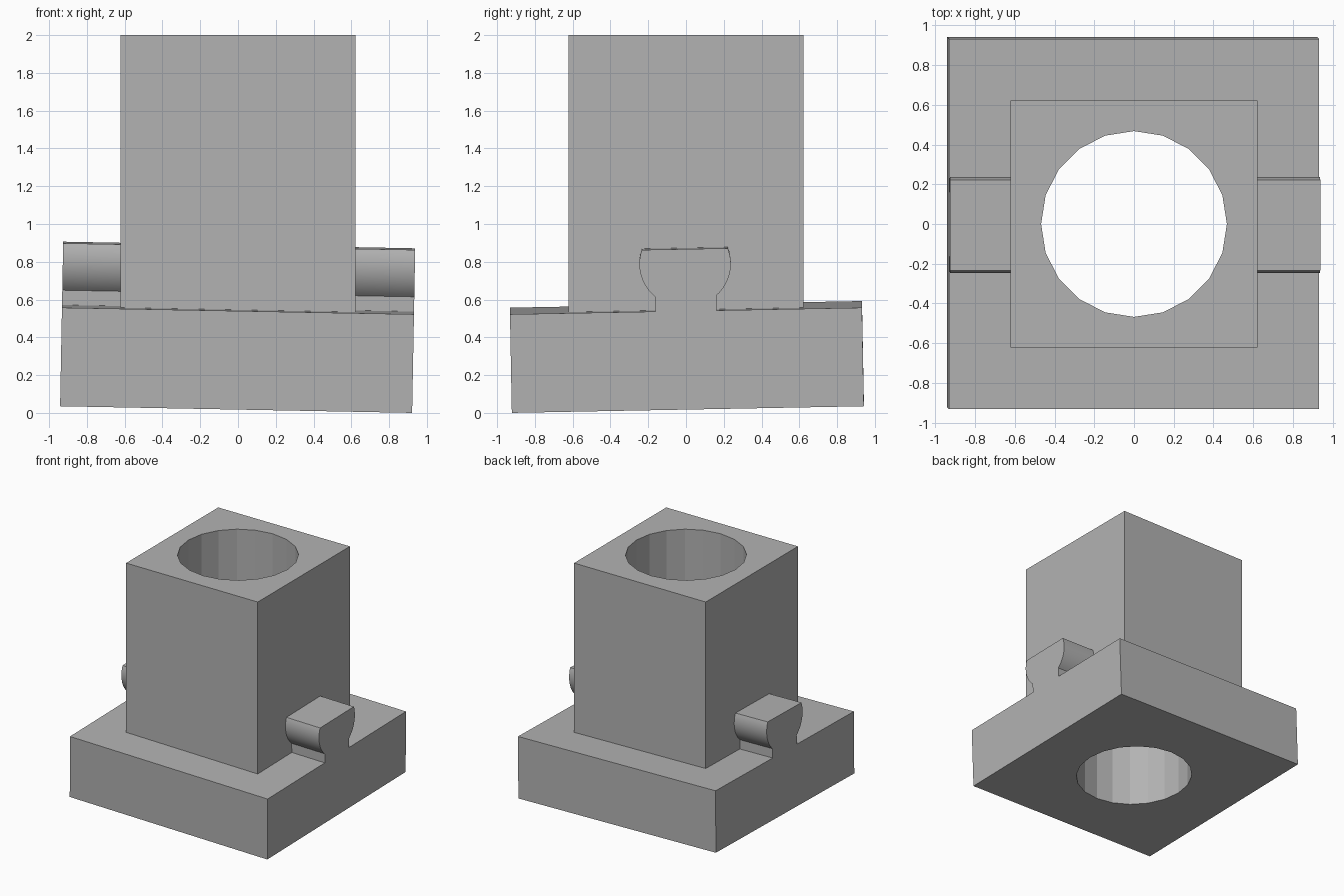
import bpy
import bmesh
from math import sin, cos, radians
from mathutils import Matrix, Euler, Vector

cube = bpy.data.objects.get("Cube")
if cube:
    bpy.data.objects.remove(cube, do_unlink=True)

GREY = (0.45, 0.45, 0.45, 1)
grey = bpy.data.materials.new("plain grey")
grey.use_nodes = True
grey.diffuse_color = GREY
grey.node_tree.nodes["Principled BSDF"].inputs["Base Color"].default_value = GREY

# The plate and its rails lean slightly; the column stands upright
PIVOT = Vector((0, 0, 0.55))
LEAN = (Matrix.Translation(PIVOT)
        @ Euler((0.0188, 0.0188, 0)).to_matrix().to_4x4()
        @ Matrix.Translation(-PIVOT))


def finish(name, bm, matrix=Matrix()):
    bm.transform(matrix)
    bmesh.ops.recalc_face_normals(bm, faces=bm.faces)
    mesh = bpy.data.meshes.new(name)
    bm.to_mesh(mesh)
    bm.free()
    mesh.materials.append(grey)
    obj = bpy.data.objects.new(name, mesh)
    bpy.context.collection.objects.link(obj)
    return obj


def block(name, half, bottom, top, matrix=Matrix()):
    bm = bmesh.new()
    bmesh.ops.create_cube(bm, size=1)
    bmesh.ops.scale(bm, vec=(2 * half, 2 * half, top - bottom), verts=bm.verts)
    bmesh.ops.translate(bm, vec=(0, 0, (bottom + top) / 2), verts=bm.verts)
    return finish(name, bm, matrix)


def rail(name, x0, x1):
    # Narrow neck under a flat-topped round head, extruded along x
    start, end, steps = -48, 20, 14
    side = [(0.162, 0.5)]
    for i in range(steps + 1):
        a = radians(start + (end - start) * i / steps)
        side.append((0.242 * cos(a), 0.806 + 0.23 * sin(a)))
    outline = side + [(-y, z) for y, z in reversed(side)]
    bm = bmesh.new()
    face = bm.faces.new([bm.verts.new((x0, y, z)) for y, z in outline])
    grown = bmesh.ops.extrude_face_region(bm, geom=[face], use_keep_orig=True)
    moved = [v for v in grown["geom"] if isinstance(v, bmesh.types.BMVert)]
    bmesh.ops.translate(bm, vec=(x1 - x0, 0, 0), verts=moved)
    obj = finish(name, bm, LEAN)
    bpy.ops.object.select_all(action="DESELECT")
    obj.select_set(True)
    bpy.context.view_layer.objects.active = obj
    bpy.ops.object.shade_smooth_by_angle(angle=radians(15))


# Square plate, square column and the two side rails
base_plate = block("base_plate", 0.932, 0.035, 0.557, LEAN)
column = block("column", 0.621, 0.53, 2.0)
rail("left_rail", 0.52, 0.932)
rail("right_rail", -0.932, -0.52)

# Twenty-sided bore through the plate and the column
bm = bmesh.new()
bmesh.ops.create_cone(bm, cap_ends=True, segments=20,
                      radius1=0.468, radius2=0.468, depth=6)
cutter = finish("bore_cutter", bm)
cutter.hide_render = True
cutter.hide_set(True)
for part in (base_plate, column):
    cut = part.modifiers.new("bore", "BOOLEAN")
    cut.operation = "DIFFERENCE"
    cut.solver = "EXACT"
    cut.object = cutter
